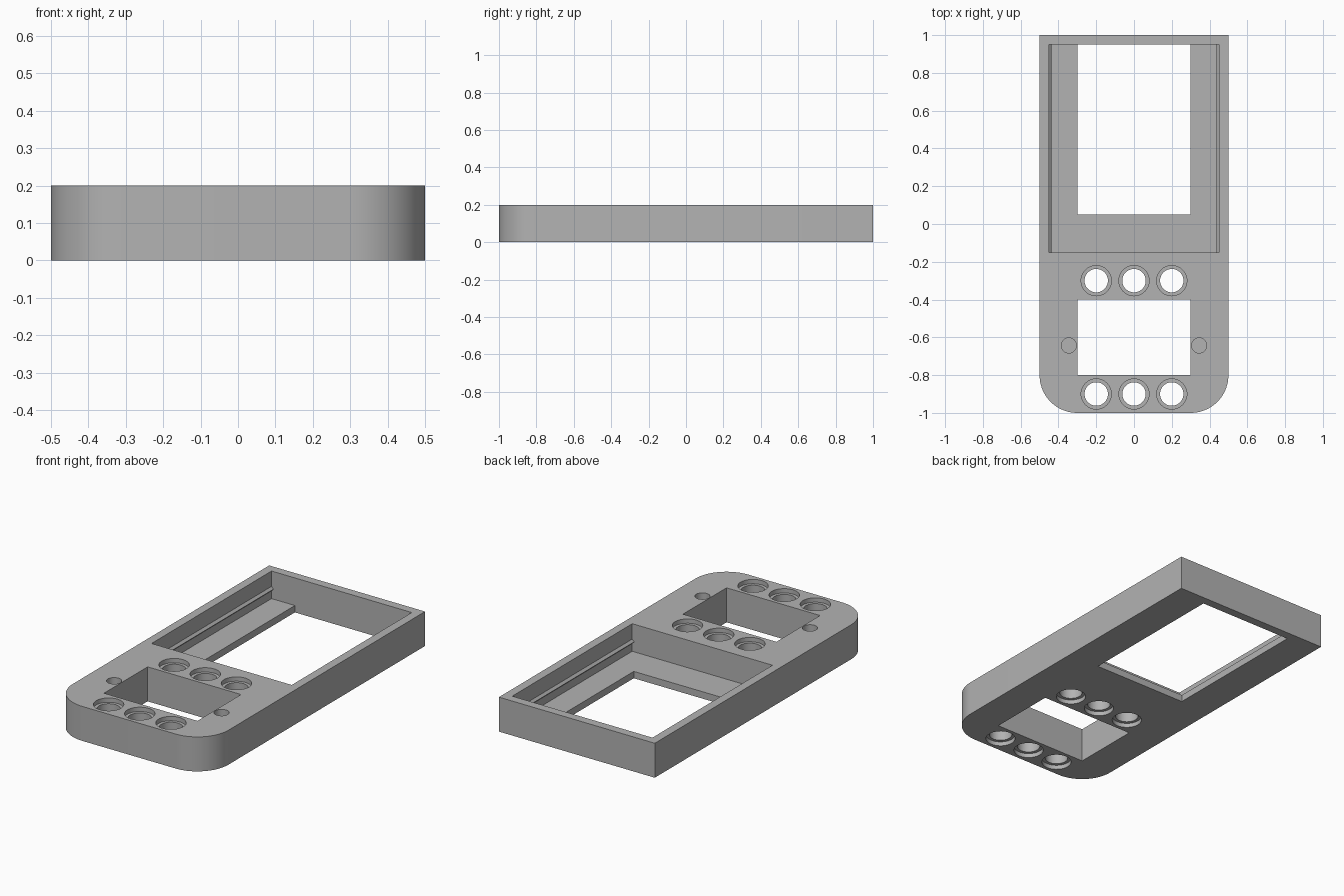
import bpy
import bmesh
from math import cos, sin, pi
from mathutils import Vector

cube = bpy.data.objects.get("Cube")
if cube:
    bpy.data.objects.remove(cube, do_unlink=True)

grey = bpy.data.materials.new("plain grey")
grey.use_nodes = True
colour = (0.45, 0.45, 0.45, 1)
grey.diffuse_color = colour
grey.node_tree.nodes["Principled BSDF"].inputs["Base Color"].default_value = colour


def prism(name, points, depth):
    """Extrude a closed outline of 3D points along the depth vector."""
    bm = bmesh.new()
    face = bm.faces.new([bm.verts.new(p) for p in points])
    out = bmesh.ops.extrude_face_region(bm, geom=[face])
    moved = [v for v in out["geom"] if isinstance(v, bmesh.types.BMVert)]
    bmesh.ops.translate(bm, verts=moved, vec=Vector(depth))
    bmesh.ops.recalc_face_normals(bm, faces=bm.faces[:])
    mesh = bpy.data.meshes.new(name)
    bm.to_mesh(mesh)
    bm.free()
    mesh.materials.append(grey)
    obj = bpy.data.objects.new(name, mesh)
    bpy.context.collection.objects.link(obj)
    return obj


def arc(x, y, z, r, start, end, steps):
    return [(x + r * cos(start + (end - start) * i / steps),
             y + r * sin(start + (end - start) * i / steps), z)
            for i in range(steps + 1)]


def box(name, x, y0, y1, z0, z1):
    return prism(name, [(-x, y0, z0), (x, y0, z0), (x, y1, z0), (-x, y1, z0)],
                 (0, 0, z1 - z0))


def drill(name, x, y, r, z0, z1):
    return prism(name, arc(x, y, z0, r, 0, 2 * pi, 48)[:-1], (0, 0, z1 - z0))


# Body with rounded front corners
outline = [(0.5, 1, 0), (-0.5, 1, 0)]
outline += arc(-0.3, -0.8, 0, 0.2, pi, 1.5 * pi, 24)
outline += arc(0.3, -0.8, 0, 0.2, 1.5 * pi, 2 * pi, 24)
body = prism("case_body", outline, (0, 0, 0.2))

# Screen pocket, whose notched section leaves a snap ridge on each side wall
wall, ridge = 0.45, 0.437
side = [(wall, 0.04), (wall, 0.085), (ridge, 0.098), (wall, 0.111), (wall, 0.3)]
section = side + [(-x, z) for x, z in reversed(side)]
cutters = [prism("pocket_cutter", [(x, -0.15, z) for x, z in section], (0, 1.1, 0))]

# Screen window and rectangular keypad opening
cutters.append(box("window_cutter", 0.3, 0.05, 0.95, -0.1, 0.12))
cutters.append(box("keypad_cutter", 0.3, -0.8, -0.4, -0.1, 0.3))

# Button holes, recessed at the top and the bottom
for y in (-0.3, -0.9):
    for x in (-0.2, 0, 0.2):
        cutters.append(drill("button_cutter", x, y, 0.062, -0.1, 0.3))
        cutters.append(drill("top_recess_cutter", x, y, 0.08, 0.175, 0.3))
        cutters.append(drill("bottom_recess_cutter", x, y, 0.08, -0.1, 0.025))

# Blind screw holes beside the keypad
for x in (-0.345, 0.345):
    cutters.append(drill("screw_cutter", x, -0.643, 0.04, 0.1, 0.3))

# Cut every opening, then drop the cutters
bpy.ops.object.select_all(action="DESELECT")
body.select_set(True)
bpy.context.view_layer.objects.active = body
for cutter in cutters:
    cutter.hide_render = True
    cut = body.modifiers.new("cut", "BOOLEAN")
    cut.operation = "DIFFERENCE"
    cut.solver = "EXACT"
    cut.object = cutter
    bpy.ops.object.modifier_apply(modifier=cut.name)
    bpy.data.objects.remove(cutter, do_unlink=True)

bpy.ops.object.shade_smooth_by_angle()
